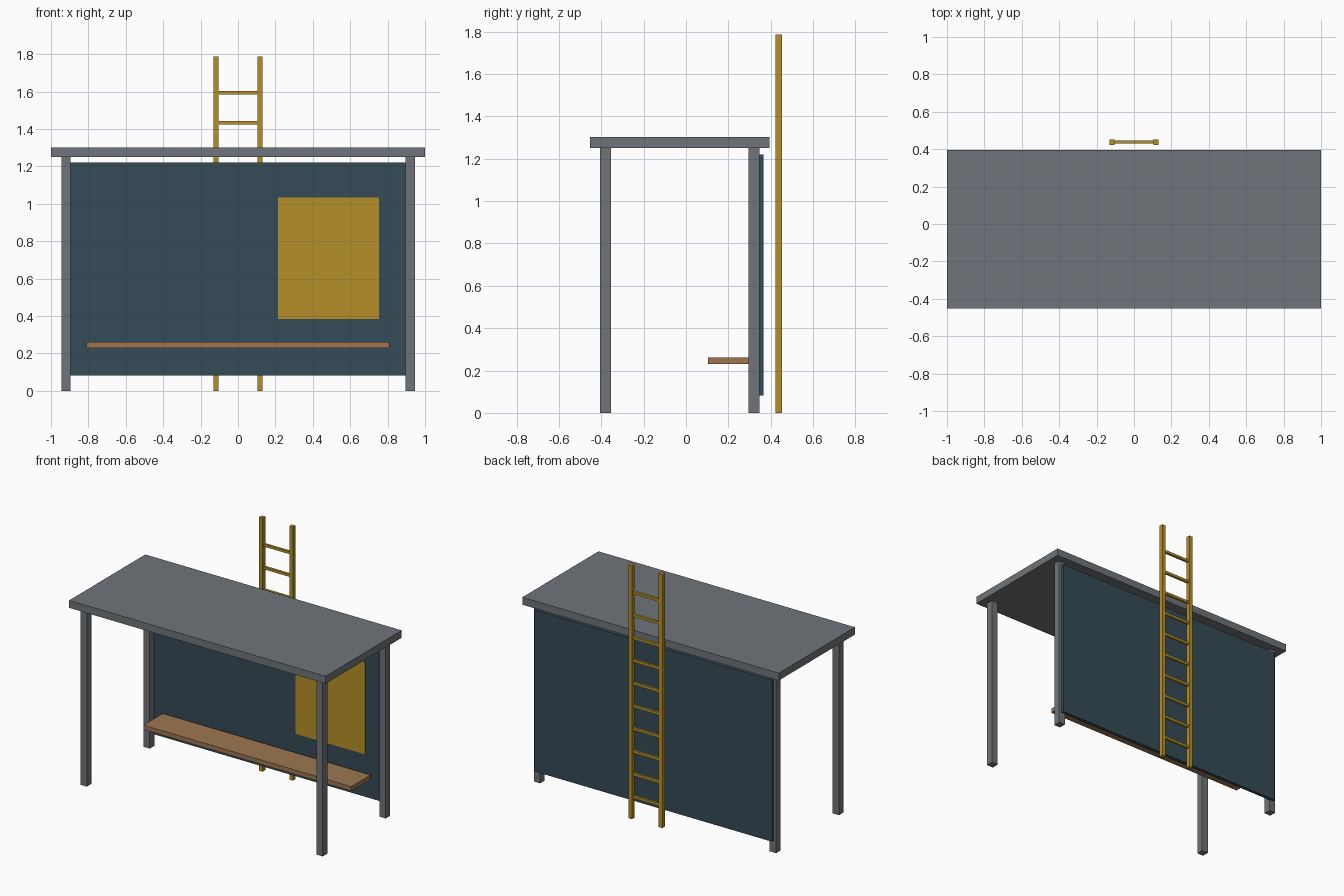
import bpy
import bmesh
from mathutils import Vector

cube = bpy.data.objects.get("Cube")
if cube:
    bpy.data.objects.remove(cube, do_unlink=True)


def material(name, rgb):
    m = bpy.data.materials.new(name)
    m.use_nodes = True
    m.diffuse_color = (*rgb, 1)
    node = next(n for n in m.node_tree.nodes if n.type == "BSDF_PRINCIPLED")
    node.inputs["Base Color"].default_value = (*rgb, 1)
    return m


steel = material("grey steel", (0.16, 0.175, 0.19))
slate = material("slate blue", (0.036, 0.069, 0.093))
yellow = material("ochre yellow", (0.46, 0.28, 0.021))
wood = material("brown wood", (0.34, 0.18, 0.08))


def box(name, mat, x, y, z):
    """Box from (low, high) ranges on each axis."""
    low, high = (Vector(c) for c in zip(x, y, z))
    bm = bmesh.new()
    bmesh.ops.create_cube(bm, size=1)
    bmesh.ops.scale(bm, vec=high - low, verts=bm.verts)
    mesh = bpy.data.meshes.new(name)
    bm.to_mesh(mesh)
    bm.free()
    mesh.materials.append(mat)
    obj = bpy.data.objects.new(name, mesh)
    obj.location = (low + high) / 2
    bpy.context.collection.objects.link(obj)
    return obj


def mirrored(x, side):
    return sorted(side * v for v in x)


# Roof slab
box("roof", steel, (-1, 1), (-0.453, 0.395), (1.25, 1.302))

# Corner posts and ladder rails, mirrored left and right
for side, label in ((1, "left"), (-1, "right")):
    post_x = mirrored((0.895, 0.945), side)
    box(f"front_post_{label}", steel, post_x, (-0.406, -0.355), (0, 1.25))
    box(f"back_post_{label}", steel, post_x, (0.295, 0.346), (0, 1.25))
    rail_x = mirrored((0.104, 0.132), side)
    box(f"ladder_rail_{label}", yellow, rail_x, (0.423, 0.453), (0, 1.787))

# Back panel, notice board and bench
box("back_panel", slate, (-0.925, 0.925), (0.342, 0.365), (0.083, 1.221))
box("notice_board", yellow, (0.215, 0.755), (0.336, 0.342), (0.385, 1.035))
box("bench", wood, (-0.81, 0.81), (0.104, 0.32), (0.23, 0.261))

# Ladder rungs
for i in range(10):
    z = 0.154 + i * 0.16
    box(f"ladder_rung_{i + 1}", yellow, (-0.106, 0.106),
        (0.43, 0.447), (z - 0.009, z + 0.009))
